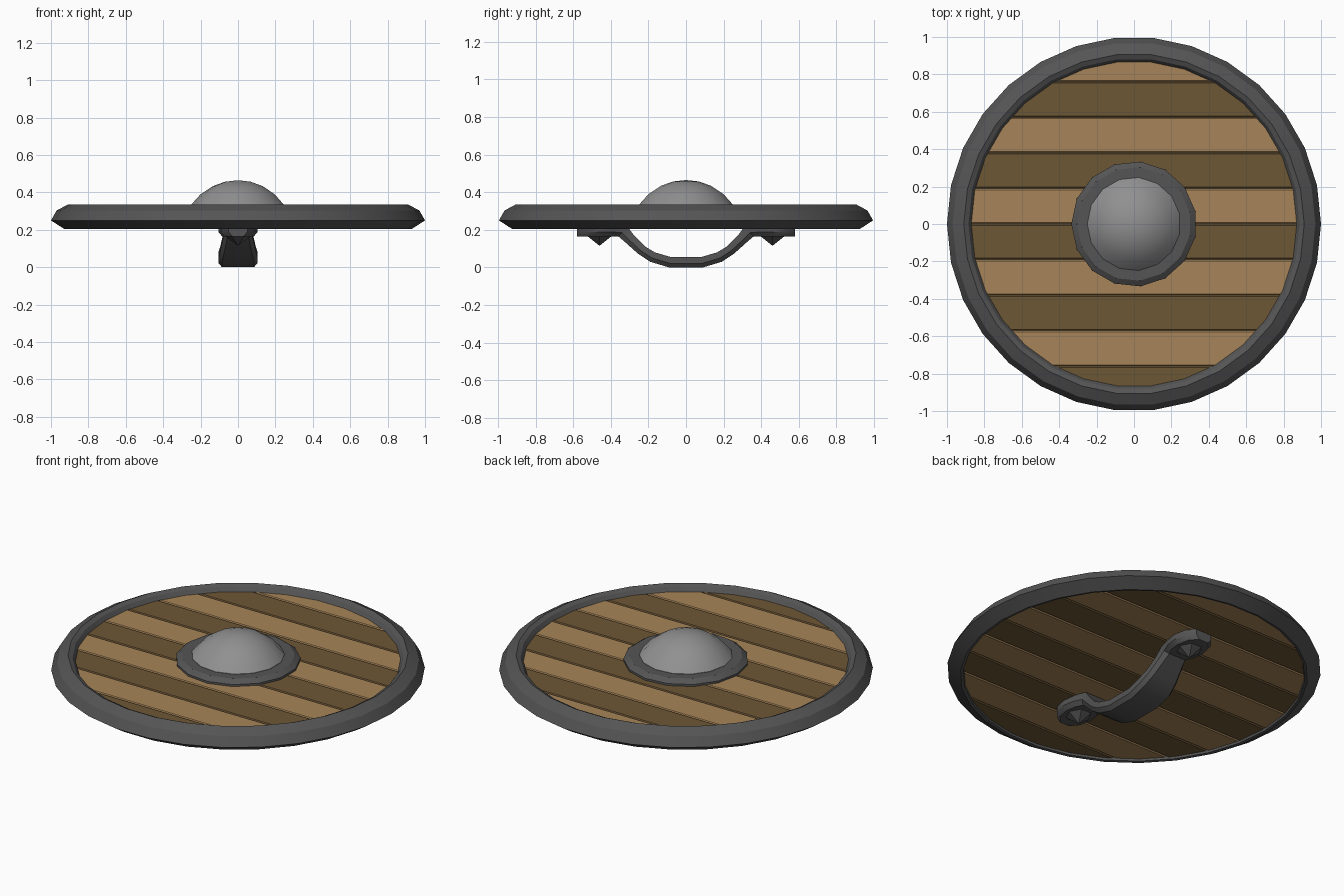
import bpy, bmesh
from math import cos, sin, radians, tau, pi, sqrt

if "Cube" in bpy.data.objects:
    bpy.data.objects.remove(bpy.data.objects["Cube"])


def material(name, rgb):
    m = bpy.data.materials.new(name)
    m.diffuse_color = (*rgb, 1)
    m.use_nodes = True
    m.node_tree.nodes["Principled BSDF"].inputs["Base Color"].default_value = m.diffuse_color
    return m


IRON = material("dark_iron", (0.09, 0.09, 0.09))
STEEL = material("steel", (0.28, 0.28, 0.28))
LIGHT = material("light_wood", (0.39, 0.235, 0.10))
DARK = material("dark_wood", (0.155, 0.095, 0.037))


def finish(bm, name, mat, smooth=None):
    bmesh.ops.remove_doubles(bm, verts=bm.verts[:], dist=1e-5)
    bmesh.ops.recalc_face_normals(bm, faces=bm.faces[:])
    me = bpy.data.meshes.new(name)
    bm.to_mesh(me)
    bm.free()
    ob = bpy.data.objects.new(name, me)
    bpy.context.collection.objects.link(ob)
    me.materials.append(mat)
    if smooth:
        bpy.ops.object.select_all(action='DESELECT')
        ob.select_set(True)
        bpy.context.view_layer.objects.active = ob
        bpy.ops.object.shade_smooth_by_angle(angle=radians(smooth))
    return ob


def loft(bm, rings, close_rings):
    """Bridge equal-length closed loops; optionally join the last to the first."""
    vs = [[bm.verts.new(p) for p in ring] for ring in rings]
    pairs = list(zip(vs, vs[1:]))
    if close_rings:
        pairs.append((vs[-1], vs[0]))
    n = len(vs[0])
    for a, b in pairs:
        for i in range(n):
            j = (i + 1) % n
            bm.faces.new((a[i], a[j], b[j], b[i]))
    return vs


def lathe(name, profile, sides, mat, start=0.0, closed=True, smooth=30):
    bm = bmesh.new()
    angles = [radians(start) + tau * i / sides for i in range(sides)]
    loft(bm, [[(r * cos(a), r * sin(a), z) for a in angles] for r, z in profile], closed)
    return finish(bm, name, mat, smooth)


# Outer iron rim
lathe("rim", [(0.87, 0.30), (0.885, 0.323), (0.91, 0.335), (0.97, 0.303), (1.0, 0.25),
              (0.93, 0.205), (0.915, 0.208), (0.91, 0.23)], 30, IRON)

# Boss flange and dome
lathe("boss_flange", [(0.335, 0.29), (0.335, 0.312), (0.305, 0.333), (0.24, 0.333), (0.24, 0.29)],
      15, IRON, start=12)
R = 0.305
cap = [(0.25, 0.30)] + [(r, 0.465 - R + sqrt(R * R - r * r)) for r in (0.25, 0.2, 0.135, 0.07)]
lathe("boss_dome", cap + [(0.0, 0.465)], 15, STEEL, start=12, closed=False, smooth=40)

# Planks: strips cut from a 30-sided disc, with chamfered long edges
Z0, Z1, W, C = 0.22, 0.30, 0.19, 0.007
for k in range(10):
    y0, y1 = (k - 5) * W, (k - 4) * W
    bm = bmesh.new()
    loft(bm, [[(0.912 * cos(tau * i / 30), 0.912 * sin(tau * i / 30), z) for i in range(30)]
              for z in (Z0, Z1)], False)
    bmesh.ops.holes_fill(bm, edges=bm.edges[:])
    cuts = []
    for y, s in ((y0, -1), (y1, 1)):
        cuts += [((0, y, 0), (0, s, 0)),
                 ((0, y - s * C, Z1), (0, s, 1)),
                 ((0, y - s * C, Z0), (0, s, -1))]
    for co, no in cuts:
        bmesh.ops.bisect_plane(bm, geom=bm.verts[:] + bm.edges[:] + bm.faces[:],
                               plane_co=co, plane_no=no, clear_outer=True)
        bmesh.ops.holes_fill(bm, edges=[e for e in bm.edges if e.is_boundary])
    finish(bm, f"plank_{k + 1}", LIGHT if k % 2 else DARK)

# Handle: strap lofted along y; stations are outer y, z, inner y, z, half width
half = [(-0.58, 0.165, -0.58, 0.225, 0.05), (-0.535, 0.165, -0.535, 0.225, 0.09),
        (-0.46, 0.165, -0.46, 0.225, 0.105), (-0.40, 0.165, -0.39, 0.225, 0.095),
        (-0.36, 0.165, -0.31, 0.215, 0.075), (-0.33, 0.14, -0.28, 0.175, 0.08),
        (-0.255, 0.073, -0.215, 0.11, 0.095), (-0.19, 0.03, -0.165, 0.08, 0.105),
        (-0.09, 0.0, -0.08, 0.055, 0.105)]
stations = half + [(-a, b, -c, d, w) for a, b, c, d, w in reversed(half)]
rings = []
for yo, zo, yi, zi, w in stations:
    section = [(-w, 1), (-w, 0.4), (-w + 0.02, 0), (w - 0.02, 0), (w, 0.4), (w, 1)]
    rings.append([(x, yo + (yi - yo) * t, zo + (zi - zo) * t) for x, t in section])
bm = bmesh.new()
ends = loft(bm, rings, False)
bm.faces.new(ends[0])
bm.faces.new(ends[-1])
finish(bm, "handle", IRON, 35)

# Pointed rivets fixing the handle pads
for name, y in (("front_rivet", -0.46), ("back_rivet", 0.46)):
    bm = bmesh.new()
    base = [bm.verts.new((0.07 * cos(pi * i / 3), y + 0.075 * sin(pi * i / 3), 0.167))
            for i in range(6)]
    tip = bm.verts.new((0, y, 0.115))
    for i in range(6):
        bm.faces.new((base[i], base[(i + 1) % 6], tip))
    bm.faces.new(base)
    finish(bm, name, IRON)
